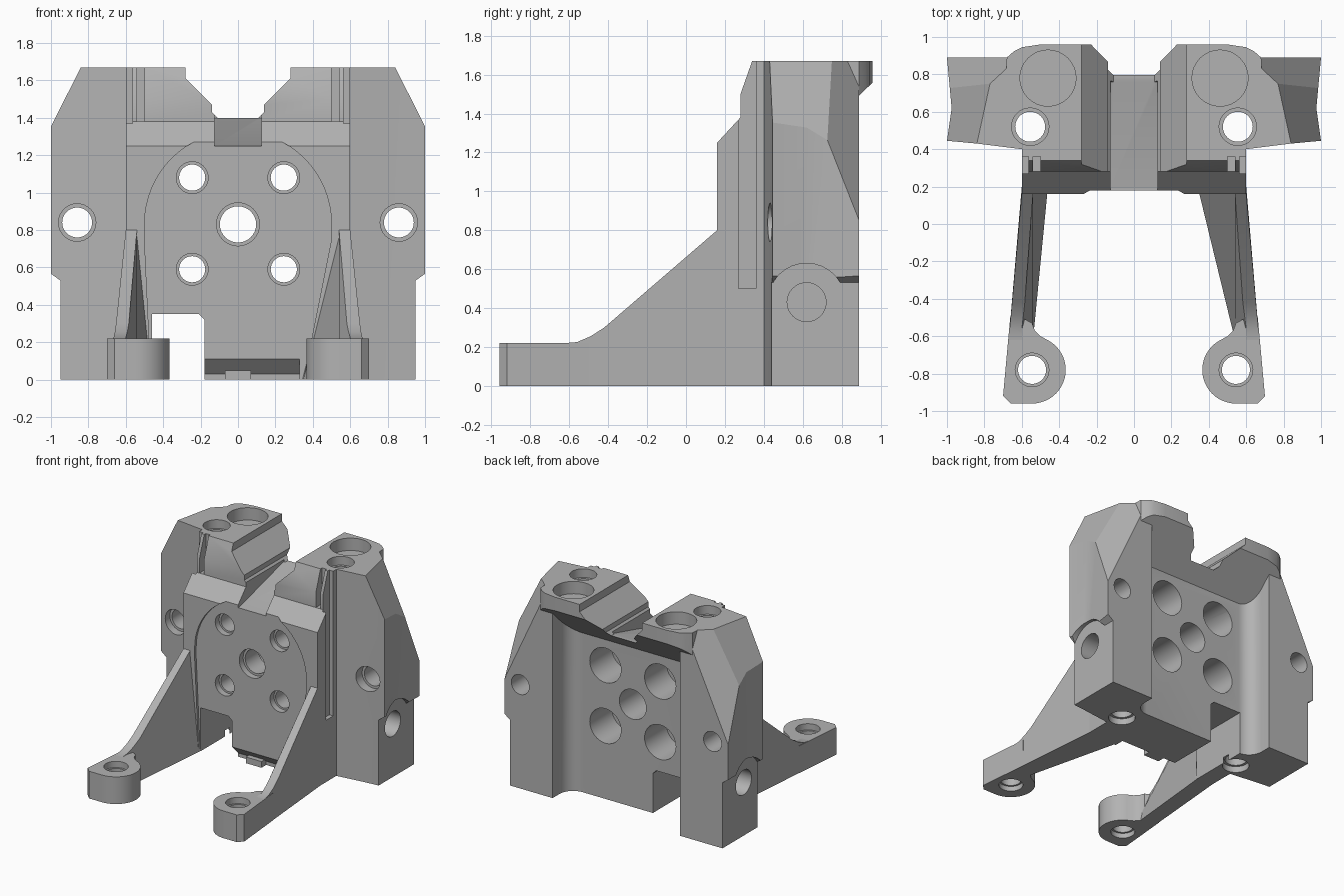
import bpy, bmesh, math
from mathutils import Vector

if "Cube" in bpy.data.objects:
    bpy.data.objects.remove(bpy.data.objects["Cube"], do_unlink=True)

grey = bpy.data.materials.new("machined_grey")
grey.use_nodes = True
grey.diffuse_color = (0.45, 0.45, 0.45, 1)
grey.node_tree.nodes["Principled BSDF"].inputs["Base Color"].default_value = (0.45, 0.45, 0.45, 1)


def place(axis, u, v, w):
    return {"x": (w, u, v), "y": (u, w, v), "z": (u, v, w)}[axis]


def finish(name, bm):
    bmesh.ops.recalc_face_normals(bm, faces=bm.faces)
    mesh = bpy.data.meshes.new(name)
    bm.to_mesh(mesh)
    bm.free()
    mesh.materials.append(grey)
    obj = bpy.data.objects.new(name, mesh)
    bpy.context.collection.objects.link(obj)
    return obj


def prism_bm(pts, axis, a, b):
    bm = bmesh.new()
    rings = [[bm.verts.new(place(axis, u, v, w)) for u, v in pts] for w in (a, b)]
    n = len(pts)
    bm.faces.new(rings[0])
    bm.faces.new(rings[1])
    for i in range(n):
        j = (i + 1) % n
        bm.faces.new((rings[0][i], rings[0][j], rings[1][j], rings[1][i]))
    return bm


def prism(name, pts, axis, a, b):
    return finish(name, prism_bm(pts, axis, a, b))


def arc(cx, cy, r, start, end, n):
    angles = [math.radians(start + (end - start) * i / n) for i in range(n + 1)]
    return [(cx + r * math.cos(t), cy + r * math.sin(t)) for t in angles]


def mirrored(pts):
    return pts + [(-x, y) for x, y in reversed(pts)]


def select(obj):
    bpy.ops.object.select_all(action="DESELECT")
    obj.select_set(True)
    bpy.context.view_layer.objects.active = obj


def combine(obj, other, operation="DIFFERENCE"):
    mod = obj.modifiers.new("combine", "BOOLEAN")
    mod.operation, mod.solver, mod.object = operation, "EXACT", other
    select(obj)
    bpy.ops.object.modifier_apply(modifier=mod.name)
    bpy.data.objects.remove(other, do_unlink=True)


def cut(obj, pts, axis, a, b):
    combine(obj, prism("cutter", pts, axis, a, b))


def drill(obj, axis, u, v, r, a, b):
    cut(obj, arc(u, v, r, 0, 348.75, 31), axis, a, b)


def box(u0, u1, v0, v1):
    return [(u0, v0), (u1, v0), (u1, v1), (u0, v1)]


# Main body: plan outline with the rear channel, sides sheared by sloping planes
plan = [(0.6, 0.16), (0.6, 0.40), (0.84, 0.43), (1, 0.445), (0.975, 0.62), (1, 0.89),
        (0.57, 0.89)] + arc(0.45, 0.80, 0.12, 0, -90, 8)
bm = prism_bm(mirrored(plan), "z", 0, 1.67)
bmesh.ops.recalc_face_normals(bm, faces=bm.faces)
slopes = [[(0.84, 0.43, 1.67), (0.77, 0.75, 1.67), (1, 0.43, 1.36)],
          [(0.77, 0.75, 1.67), (1, 0.74, 1.2), (1, 0.89, 0.85)]]
for side in (1, -1):
    for tri in slopes:
        p, q, r = [Vector((x * side, y, z)) for x, y, z in tri]
        normal = (q - p).cross(r - p)
        if normal.z < 0:
            normal.negate()
        res = bmesh.ops.bisect_plane(bm, geom=bm.verts[:] + bm.edges[:] + bm.faces[:],
                                     plane_co=p, plane_no=normal, clear_outer=True)
        rim = [e for e in res["geom_cut"] if isinstance(e, bmesh.types.BMEdge)]
        bmesh.ops.edgenet_fill(bm, edges=rim)
body = finish("bracket_body", bm)

# Rear overhang with a sloping underside
overhang = prism("overhang", [(0.6, 1.21), (0.96, 1.56), (0.96, 1.67), (0.6, 1.67)], "x", -0.8, 0.8)
rounded = mirrored([(0.7, 0.5), (0.68, 0.89), (0.64, 0.925), (0.6, 0.945), (0.5, 0.96), (0.3, 0.97)])
combine(overhang, prism("outline", rounded, "z", 1, 2), "INTERSECT")
combine(body, overhang, "UNION")

# Stepped front top, central V notch and its ramped floor
cut(body, [(0.1, 1.185), (0.28, 1.38), (0.28, 1.5), (0.34, 1.67), (0.34, 1.8), (0.1, 1.8)], "x", -0.7, 0.7)
cut(body, mirrored([(0.11, 1.4), (0.14, 1.43), (0.14, 1.47), (0.28, 1.61), (0.28, 1.8)]), "y", 0, 1.2)
cut(body, [(0.1, 1.25), (0.2, 1.25), (0.76, 1.4), (0.8, 1.5), (0.1, 1.5)], "x", -0.125, 0.125)

# Arched recess on the front, undercut lower lip and through passage
cut(body, arc(0, 0.83, 0.5, 0, 180, 32) + [(-0.5, 0.75), (-0.46, -0.1), (0.33, -0.1), (0.5, 0.75)],
    "y", 0, 0.18)
cut(body, [(0.1, 0.11), (0.18, 0.11), (0.26, 0.03), (0.26, -0.1), (0.1, -0.1)], "x", -0.2, 0.33)
cut(body, [(-0.46, -0.1), (-0.18, -0.1), (-0.18, 0.32), (-0.21, 0.35), (-0.46, 0.35)], "y", 0, 1)

# Plate holes, counterbored from both faces
for x in (-0.245, 0.245):
    for z in (0.59, 1.08):
        drill(body, "y", x, z, 0.07, 0, 1)
        drill(body, "y", x, z, 0.085, 0, 0.23)
        drill(body, "y", x, z, 0.14, 0.4, 1)
drill(body, "y", 0, 0.83, 0.097, 0, 1)
drill(body, "y", 0, 0.83, 0.115, 0, 0.23)
drill(body, "y", 0, 0.83, 0.12, 0.4, 1)

# Features repeated on both towers
for s in (-1, 1):
    drill(body, "z", s * 0.46, 0.78, 0.15, 1.57, 2)
    drill(body, "z", s * 0.555, 0.52, 0.08, -0.1, 2)
    for a, b in ((1.6, 2), (-0.1, 0.05)):
        drill(body, "z", s * 0.555, 0.52, 0.1, a, b)
    drill(body, "y", s * 0.86, 0.84, 0.08, 0, 1.2)
    drill(body, "y", s * 0.86, 0.84, 0.1, 0, 0.5)
    cut(body, [(s * 0.95, -0.1), (s * 0.95, 0.53), (s * 1.02, 0.58), (s * 1.1, 0.58), (s * 1.1, -0.1)],
        "y", 0, 1.2)
    lo, hi = sorted((s * 0.95, s * 1.1))
    drill(body, "x", 0.62, 0.43, 0.2, lo, hi)
    lo, hi = sorted((s * 0.75, s * 1.1))
    drill(body, "x", 0.62, 0.43, 0.1, lo, hi)
    cut(body, box(s * 0.565, s * 0.65, 0.27, 0.36), "z", 0.5, 1.9)
    cut(body, box(s * 0.5, s * 0.54, 0.2, 0.36), "z", 1.38, 1.9)

# Small tab under the lip
tab = prism("lip_tab", box(-0.07, 0.07, 0, 0.05), "y", 0.2, 0.3)

# Drafted legs and their bolt feet
leg_profile = [(0.2, 0), (-0.62, 0), (-0.62, 0.22), (-0.56, 0.225), (-0.49, 0.255), (-0.42, 0.3),
               (0.16, 0.8), (0.2, 0.8)]
parts = [body, tab]
for s, base, label in ((1, 0.34, "left"), (-1, 0.46, "right")):
    bm = prism_bm(leg_profile, "x", 0, 1)
    for v in bm.verts:
        y, z = v.co.y, v.co.z
        t = min(max((0.16 - y) / 0.71, 0), 1)
        if v.co.x > 0.5:
            x = 0.6 + 0.09 * max(0.16 - y, 0)
        else:
            top, bottom = 0.54 + 0.06 * t, base + (0.54 - base) * t
            height = 0.8 - 0.58 * t
            x = bottom + (top - bottom) * min(z / height, 1)
        v.co.x = s * x
    parts.append(finish(label + "_leg", bm))
    outline = arc(0.545, -0.78, 0.18, 270, 120, 20) + [
        (0.5, -0.6), (0.53, -0.57), (0.545, -0.53), (0.6, -0.5), (0.662, -0.5), (0.7, -0.92), (0.66, -0.96)]
    foot = prism(label + "_foot", [(s * x, y) for x, y in outline], "z", 0, 0.22)
    drill(foot, "z", s * 0.545, -0.78, 0.075, -0.1, 0.5)
    drill(foot, "z", s * 0.545, -0.78, 0.09, 0.17, 0.5)
    drill(foot, "z", s * 0.545, -0.78, 0.09, -0.1, 0.04)
    parts.append(foot)

for part in parts:
    select(part)
    bpy.ops.object.shade_smooth_by_angle(angle=math.radians(25))
